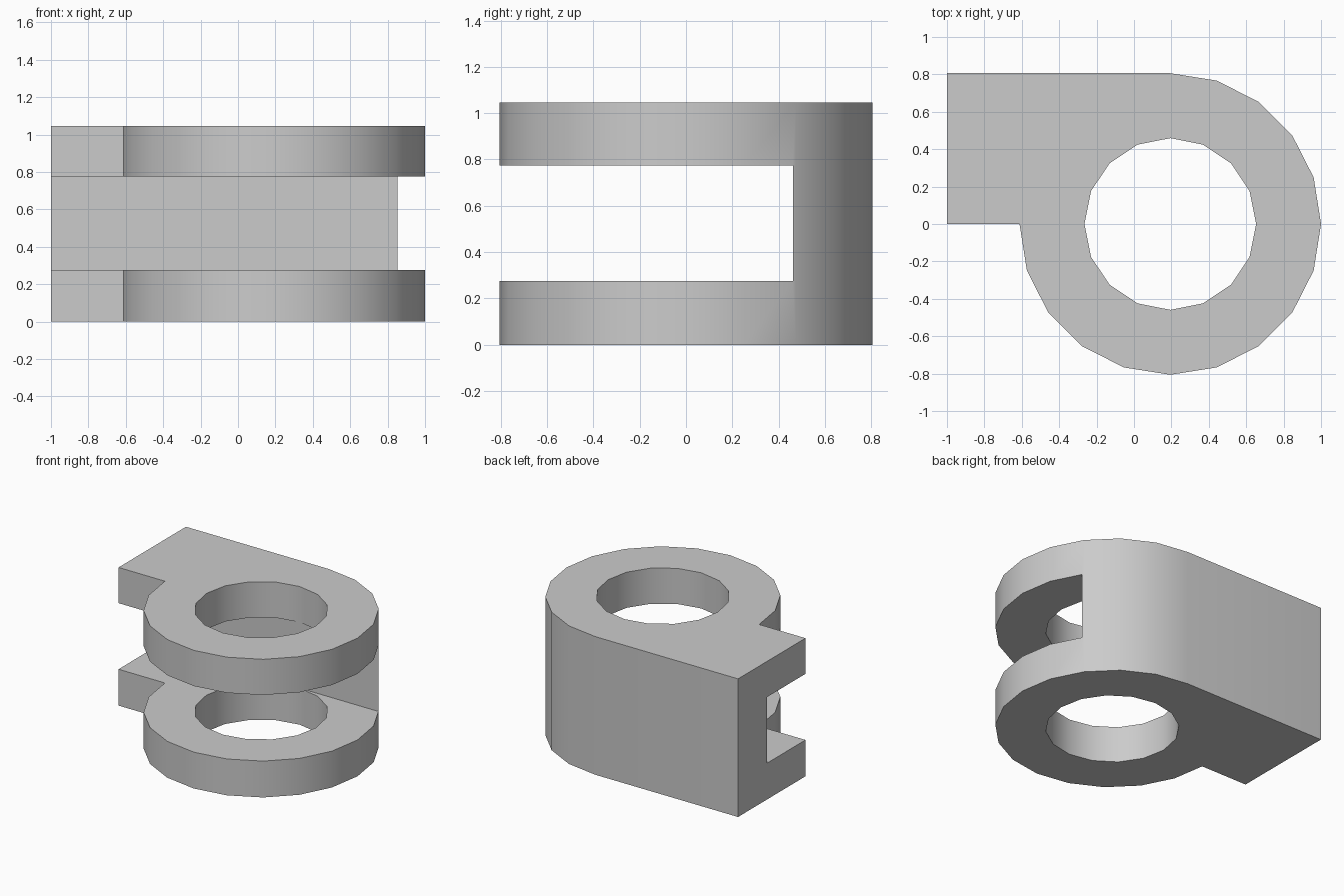
import bpy
import bmesh
from math import cos, sin, tau, radians

cube = bpy.data.objects.get("Cube")
if cube:
    bpy.data.objects.remove(cube, do_unlink=True)

HEIGHT = 1.045
CENTRE_X = 0.194
OUTER_R, BORE_R = 0.806, 0.459
SLOT_LOW, SLOT_HIGH, SLOT_BACK = 0.275, 0.775, 0.461

grey = bpy.data.materials.new("grey metal")
grey.use_nodes = True
colour = (0.6, 0.6, 0.6, 1)
grey.diffuse_color = colour
grey.node_tree.nodes["Principled BSDF"].inputs["Base Color"].default_value = colour


def arc(radius, sides, first, last):
    """Points on the ring, counted in steps of one side."""
    return [(CENTRE_X + radius * cos(tau * i / sides), radius * sin(tau * i / sides))
            for i in range(first, last + 1)]


def prism(name, outline, low, high):
    """Extrude a counter-clockwise outline upwards."""
    bm = bmesh.new()
    base = bm.faces.new([bm.verts.new((x, y, low)) for x, y in outline])
    top = bmesh.ops.extrude_face_region(bm, geom=[base], use_keep_orig=True)
    bmesh.ops.translate(bm, vec=(0, 0, high - low),
                        verts=[v for v in top["geom"] if isinstance(v, bmesh.types.BMVert)])
    bmesh.ops.recalc_face_normals(bm, faces=bm.faces)
    mesh = bpy.data.meshes.new(name)
    bm.to_mesh(mesh)
    bm.free()
    mesh.materials.append(grey)
    obj = bpy.data.objects.new(name, mesh)
    bpy.context.collection.objects.link(obj)
    return obj


def cut(target, cutter):
    cutter.hide_render = True
    mod = target.modifiers.new("cut", "BOOLEAN")
    mod.operation = "DIFFERENCE"
    mod.solver = "EXACT"
    mod.object = cutter
    bpy.context.view_layer.objects.active = target
    bpy.ops.object.modifier_apply(modifier=mod.name)
    bpy.data.objects.remove(cutter, do_unlink=True)


# Round body with a square arm running along the back
outline = arc(OUTER_R, 20, -10, 5) + [(-1, OUTER_R), (-1, 0)]
bracket = prism("clevis_bracket", outline, 0, HEIGHT)

# Slot that leaves two plates joined by the back wall
slot = [(-2, -2), (2, -2), (2, SLOT_BACK), (-2, SLOT_BACK)]
cut(bracket, prism("slot_cutter", slot, SLOT_LOW, SLOT_HIGH))

# Bore through both plates
cut(bracket, prism("bore_cutter", arc(BORE_R, 16, 0, 15), -1, 2))

# Smooth curved walls, sharp edges
bpy.ops.object.select_all(action="DESELECT")
bracket.select_set(True)
bpy.context.view_layer.objects.active = bracket
bpy.ops.object.shade_smooth_by_angle(angle=radians(30))
